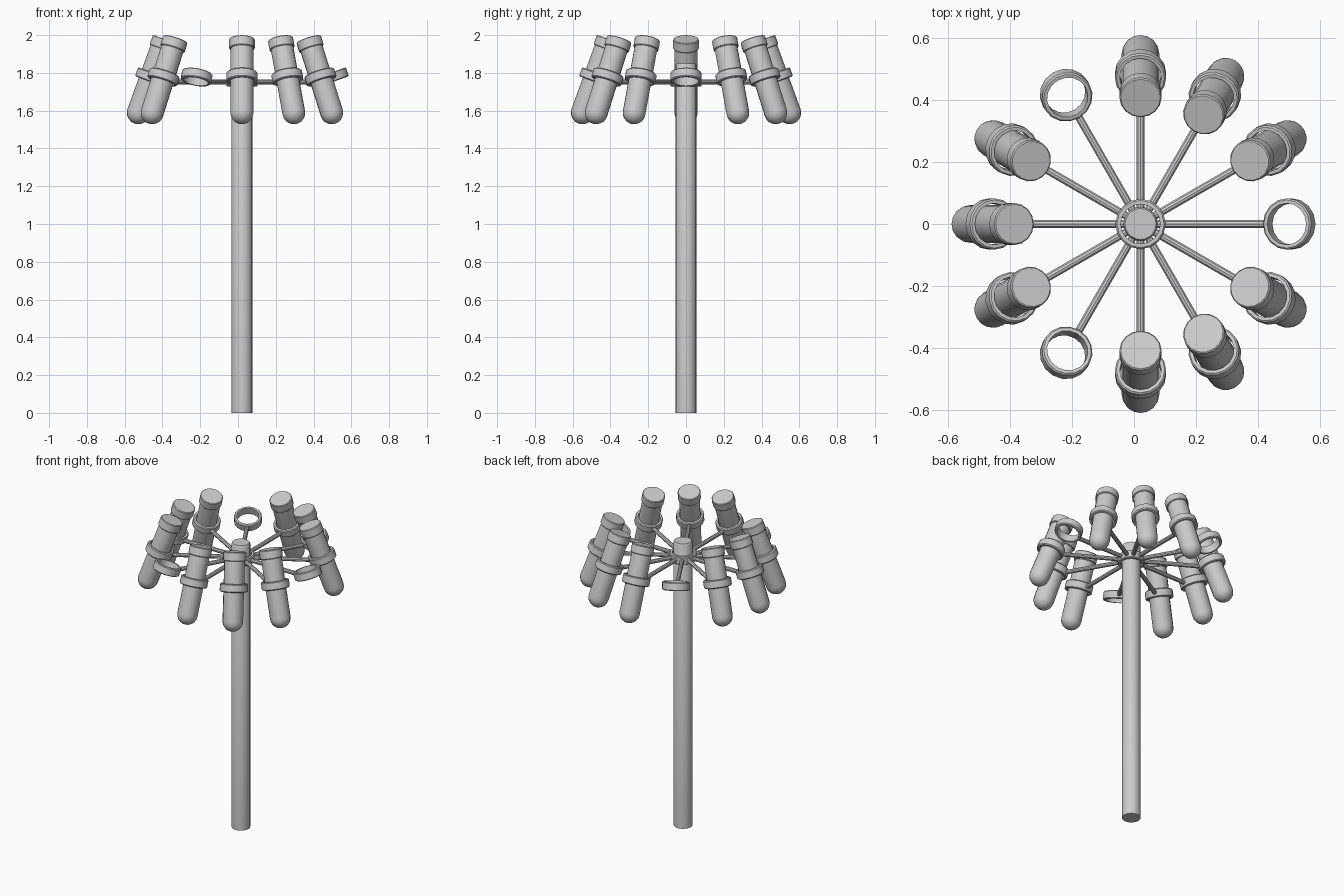
import bpy, bmesh, math
from mathutils import Matrix, Vector

if "Cube" in bpy.data.objects:
    bpy.data.objects.remove(bpy.data.objects["Cube"])

CX = 0.021             # pole axis offset
TILT = math.radians(20)
RING_R, RING_Z = 0.48, 1.778
EMPTY = {0, 4, 8}      # arms whose ring holds no tube

grey = bpy.data.materials.new("grey metal")
grey.diffuse_color = (0.6, 0.6, 0.6, 1)
grey.use_nodes = True
grey.node_tree.nodes["Principled BSDF"].inputs["Base Color"].default_value = grey.diffuse_color


def lathe(name, profile, sides, matrix, closed=False):
    """Spin a (radius, height) profile round z, then place it."""
    bm = bmesh.new()
    rows = []
    for r, z in profile:
        if r < 1e-6:
            rows.append([bm.verts.new((0, 0, z))] * sides)
        else:
            rows.append([bm.verts.new((r * math.cos(2 * math.pi * i / sides),
                                       r * math.sin(2 * math.pi * i / sides), z))
                         for i in range(sides)])
    pairs = list(zip(rows, rows[1:]))
    if closed:
        pairs.append((rows[-1], rows[0]))
    for a, b in pairs:
        for i in range(sides):
            j = (i + 1) % sides
            corners = list(dict.fromkeys((a[i], a[j], b[j], b[i])))
            bm.faces.new(corners)
    bmesh.ops.recalc_face_normals(bm, faces=bm.faces)
    me = bpy.data.meshes.new(name)
    bm.to_mesh(me)
    bm.free()
    me.materials.append(grey)
    ob = bpy.data.objects.new(name, me)
    ob.matrix_world = matrix
    bpy.context.collection.objects.link(ob)
    bpy.ops.object.select_all(action='DESELECT')
    ob.select_set(True)
    bpy.context.view_layer.objects.active = ob
    bpy.ops.object.shade_smooth_by_angle(angle=math.radians(35))
    return ob


def ring_profile(inner, outer, h, bevel=0.005):
    return [(inner, -h), (outer - bevel, -h), (outer, -h + bevel),
            (outer, h - bevel), (outer - bevel, h), (inner, h)]


# Tube profile, measured along its axis from the ring centre
BODY, CAP = 0.061, 0.068
TOP, LOW = 0.213, -0.201
tube_profile = [(0, TOP), (CAP - 0.004, TOP), (CAP, TOP - 0.004),
                (CAP, TOP - 0.05), (CAP - 0.003, TOP - 0.054), (BODY, TOP - 0.054)]
for k in range(6):
    a = math.pi / 2 * k / 5
    tube_profile.append((BODY * math.cos(a), LOW - BODY * math.sin(a)))
tube_profile[-1] = (0, LOW - BODY)

# Central pole and its collar
axis = Matrix.Translation((CX, 0, 0))
lathe("pole", [(0, 0), (0.055, 0), (0.055, 1.842), (0.05, 1.85), (0, 1.85)], 20, axis)
lathe("collar", ring_profile(0.064, 0.081, 0.025), 16,
      axis @ Matrix.Translation((0, 0, 1.752)), closed=True)

# Twelve arms, each with a tilted ring, most with a tube
for i in range(12):
    spin = axis @ Matrix.Rotation(math.radians(30 * i), 4, 'Z')
    lathe(f"arm_{i}", [(0, 0.04), (0.013, 0.04), (0.013, 0.412), (0, 0.412)], 10,
          spin @ Matrix.Translation((0, 0, 1.752)) @ Matrix.Rotation(math.pi / 2, 4, 'Y'))
    seat = (spin @ Matrix.Translation((RING_R, 0, RING_Z))
            @ Matrix.Rotation(-TILT, 4, 'Y'))
    lathe(f"ring_{i}", ring_profile(0.067, 0.083, 0.025), 16, seat, closed=True)
    if i not in EMPTY:
        lathe(f"tube_{i}", tube_profile, 16, seat)
